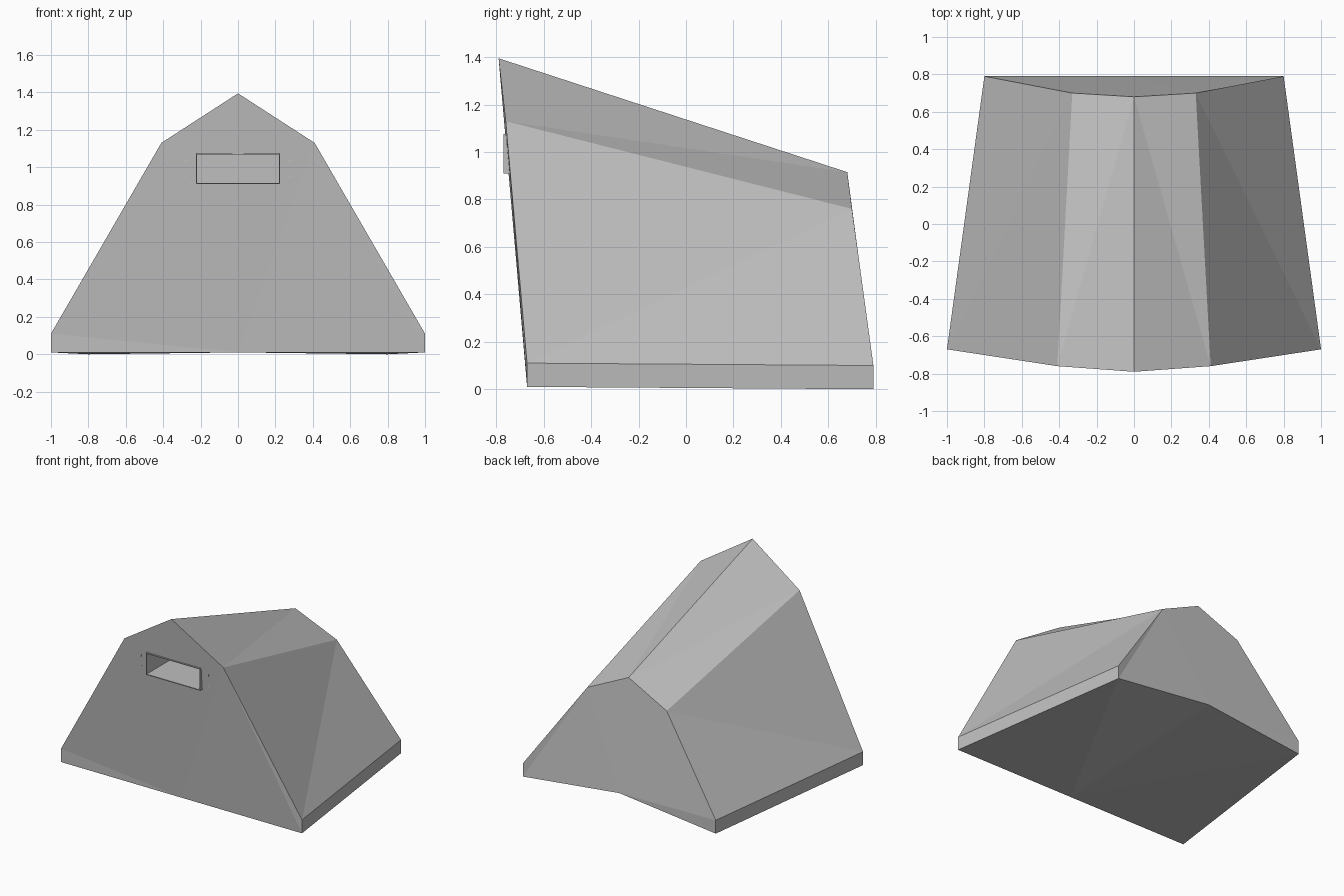
import bpy, bmesh
from mathutils import Vector

default = bpy.data.objects.get("Cube")
if default:
    bpy.data.objects.remove(default, do_unlink=True)

grey = bpy.data.materials.new("light_grey")
grey.use_nodes = True
colour = (0.52, 0.52, 0.52, 1)
grey.diffuse_color = colour
grey.node_tree.nodes["Principled BSDF"].inputs["Base Color"].default_value = colour


def add_object(name, bm):
    bmesh.ops.recalc_face_normals(bm, faces=bm.faces)
    mesh = bpy.data.meshes.new(name)
    bm.to_mesh(mesh)
    bm.free()
    mesh.materials.append(grey)
    obj = bpy.data.objects.new(name, mesh)
    bpy.context.collection.objects.link(obj)
    return obj


def box(name, low, high):
    low, high = Vector(low), Vector(high)
    bm = bmesh.new()
    bmesh.ops.create_cube(bm, size=1)
    for v in bm.verts:
        v.co = (low + high) / 2 + v.co * (high - low)
    return add_object(name, bm)


# Gabled body: half profiles from bottom centre to ridge, mirrored and lofted
front_half = [(0, -0.67, 0.01), (1, -0.67, 0.01), (1, -0.67, 0.11),
              (0.41, -0.76, 1.13), (0, -0.79, 1.395)]
back_half = [(0, 0.79, 0.09), (0.8, 0.79, 0), (0.8, 0.79, 0.1),
             (0.33, 0.7, 0.76), (0, 0.68, 0.915)]


def ring(bm, half):
    mirrored = [(-x, y, z) for x, y, z in half[-2:0:-1]]
    return [bm.verts.new(p) for p in half + mirrored]


bm = bmesh.new()
front, back = ring(bm, front_half), ring(bm, back_half)
for i in range(len(front)):
    j = (i + 1) % len(front)
    bm.faces.new((front[i], front[j], back[j], back[i]))
bm.faces.new(front)
bm.faces.new(back)
bmesh.ops.triangulate(bm, faces=bm.faces)
body = add_object("body", bm)

# Slot recess cut into the front wall
half_w, z0, z1, t = 0.225, 0.91, 1.075, 0.006
cutter = box("slot_cutter", (-half_w + t, -0.95, z0 + t), (half_w - t, -0.45, z1 - t))
cutter.hide_render = True
mod = body.modifiers.new("slot", 'BOOLEAN')
mod.operation, mod.solver, mod.object = 'DIFFERENCE', 'EXACT', cutter
bpy.context.view_layer.objects.active = body
bpy.ops.object.modifier_apply(modifier=mod.name)
bpy.data.objects.remove(cutter, do_unlink=True)

# Thin frame around the slot
y0, y1 = -0.77, -0.735
box("frame_bottom", (-half_w, y0, z0), (half_w, y1, z0 + t))
box("frame_top", (-half_w, y0, z1 - t), (half_w, y1, z1))
for side, name in ((-1, "right"), (1, "left")):
    a, b = sorted((side * half_w, side * (half_w - t)))
    box("frame_" + name, (a, y0, z0 + t), (b, y1, z1 - t))
    # Small fixing pins beside the frame
    for z in (0.95, 1.035):
        wall = -0.67 - 0.09 * (z - 0.11) / 1.02
        x = side * 0.28
        box("pin_" + name, (x - 0.006, wall - 0.005, z - 0.006),
            (x + 0.006, wall + 0.01, z + 0.006))
